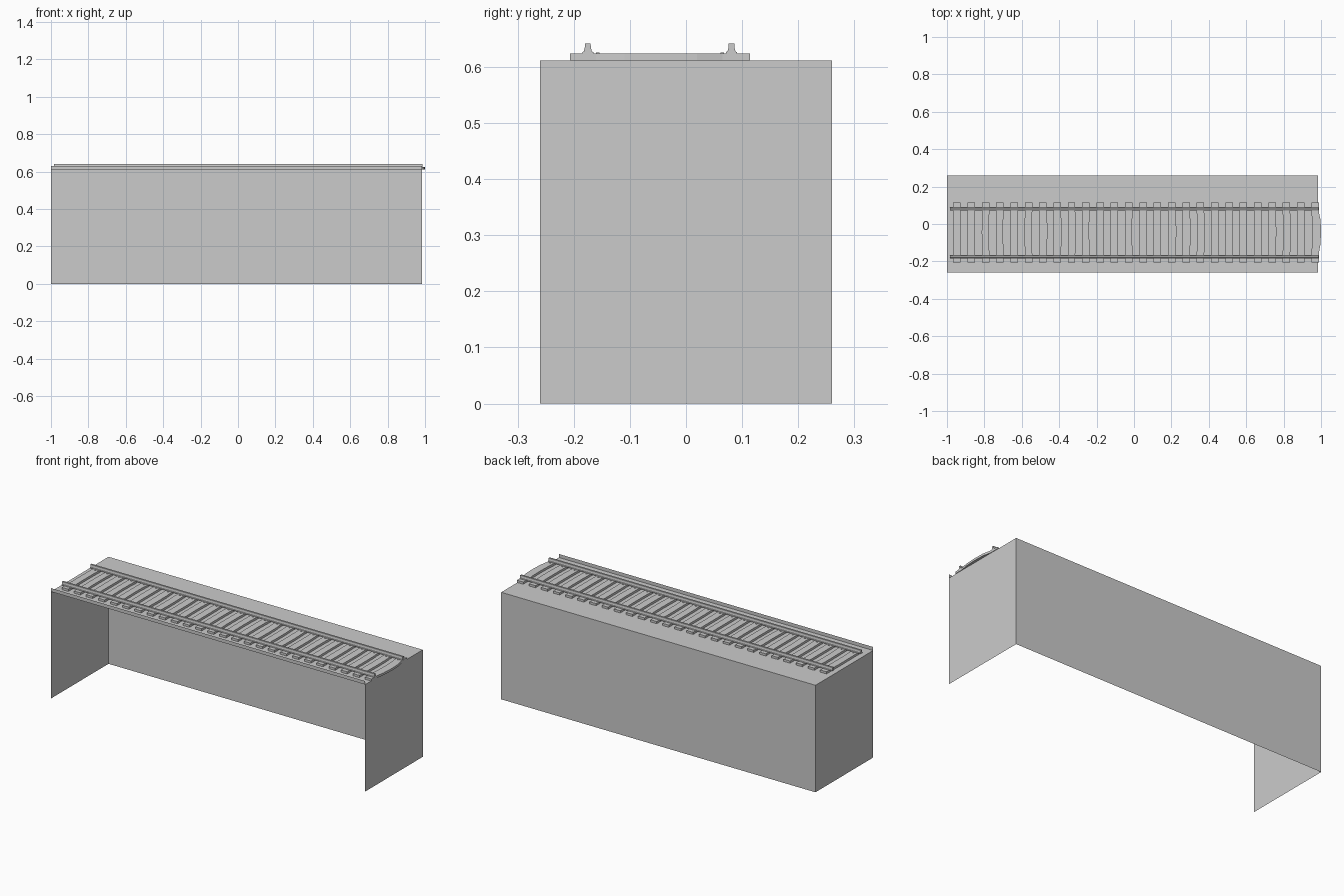
import bpy, bmesh, math, random

if "Cube" in bpy.data.objects:
    bpy.data.objects.remove(bpy.data.objects["Cube"])

random.seed(4)
X0, X1, Y, H = -1.0, 0.985, 0.26, 0.611
TRACK_Y = -0.0465
RAILS = (-0.175, 0.081)


def new_object(name, bm):
    mesh = bpy.data.meshes.new(name)
    bm.to_mesh(mesh)
    bm.free()
    ob = bpy.data.objects.new(name, mesh)
    bpy.context.collection.objects.link(ob)
    return ob


def sheet(name, corners):
    bm = bmesh.new()
    bm.faces.new([bm.verts.new(c) for c in corners])
    return new_object(name, bm)


def prism(bm, outline, vec):
    """Closed prism from a planar outline swept along vec."""
    a = [bm.verts.new(p) for p in outline]
    b = [bm.verts.new([p[i] + vec[i] for i in range(3)]) for p in outline]
    bm.faces.new(a[::-1])
    bm.faces.new(b)
    for i in range(len(a)):
        j = (i + 1) % len(a)
        bm.faces.new((a[i], a[j], b[j], b[i]))


def finish(name, bm):
    bmesh.ops.recalc_face_normals(bm, faces=bm.faces[:])
    return new_object(name, bm)


# Open-fronted, open-bottomed plinth made of thin sheets
sheet("top_deck", [(X0, -Y, H), (X1, -Y, H), (X1, Y, H), (X0, Y, H)])
sheet("back_wall", [(X1, Y, 0), (X0, Y, 0), (X0, Y, H), (X1, Y, H)])
sheet("left_wall", [(X0, Y, 0), (X0, -Y, 0), (X0, -Y, H), (X0, Y, H)])
sheet("right_wall", [(X1, -Y, 0), (X1, Y, 0), (X1, Y, H), (X1, -Y, H)])
sheet("front_lip", [(X0, -Y, H), (X1, -Y, H), (X1, -Y, 0.631), (X0, -Y, 0.631)])

# Sleepers with slightly bowed edges between the rails
COUNT = 26
sleepers = bmesh.new()
clips = bmesh.new()
for i in range(COUNT):
    x = -0.947 + i * 0.0766
    bow = 0.012 if i == COUNT - 1 else random.uniform(-0.004, 0.005)
    ys = [-0.207, -0.16, -0.11, TRACK_Y, 0.02, 0.065, 0.114]
    shift = [0, 0, bow * 0.7, bow, bow * 0.8, 0, 0]
    right = [(x + 0.02 + s, y, H) for y, s in zip(ys, shift)]
    left = [(x - 0.02 + s * 0.5, y, H) for y, s in zip(ys, shift)]
    prism(sleepers, right + left[::-1], (0, 0, 0.0125))
    # Small rail clips on the inner side of each rail
    for y in (-0.1575, 0.0645):
        prism(clips, [(x - 0.004, y - 0.003, 0.623), (x + 0.004, y - 0.003, 0.623),
                      (x + 0.004, y + 0.003, 0.623), (x - 0.004, y + 0.003, 0.623)],
              (0, 0, 0.003))
finish("sleepers", sleepers)
finish("rail_clips", clips)

# Rails: stepped profile, mirrored about the rail centre, swept along x
half = [(0.010, 0.623), (0.010, 0.626), (0.007, 0.628), (0.0055, 0.634),
        (0.005, 0.642)]
for name, y in zip(("front_rail", "back_rail"), RAILS):
    bm = bmesh.new()
    section = half + [(-w, z) for w, z in reversed(half)]
    prism(bm, [(-0.985, y + w, z) for w, z in section], (1.972, 0, 0))
    finish(name, bm)
